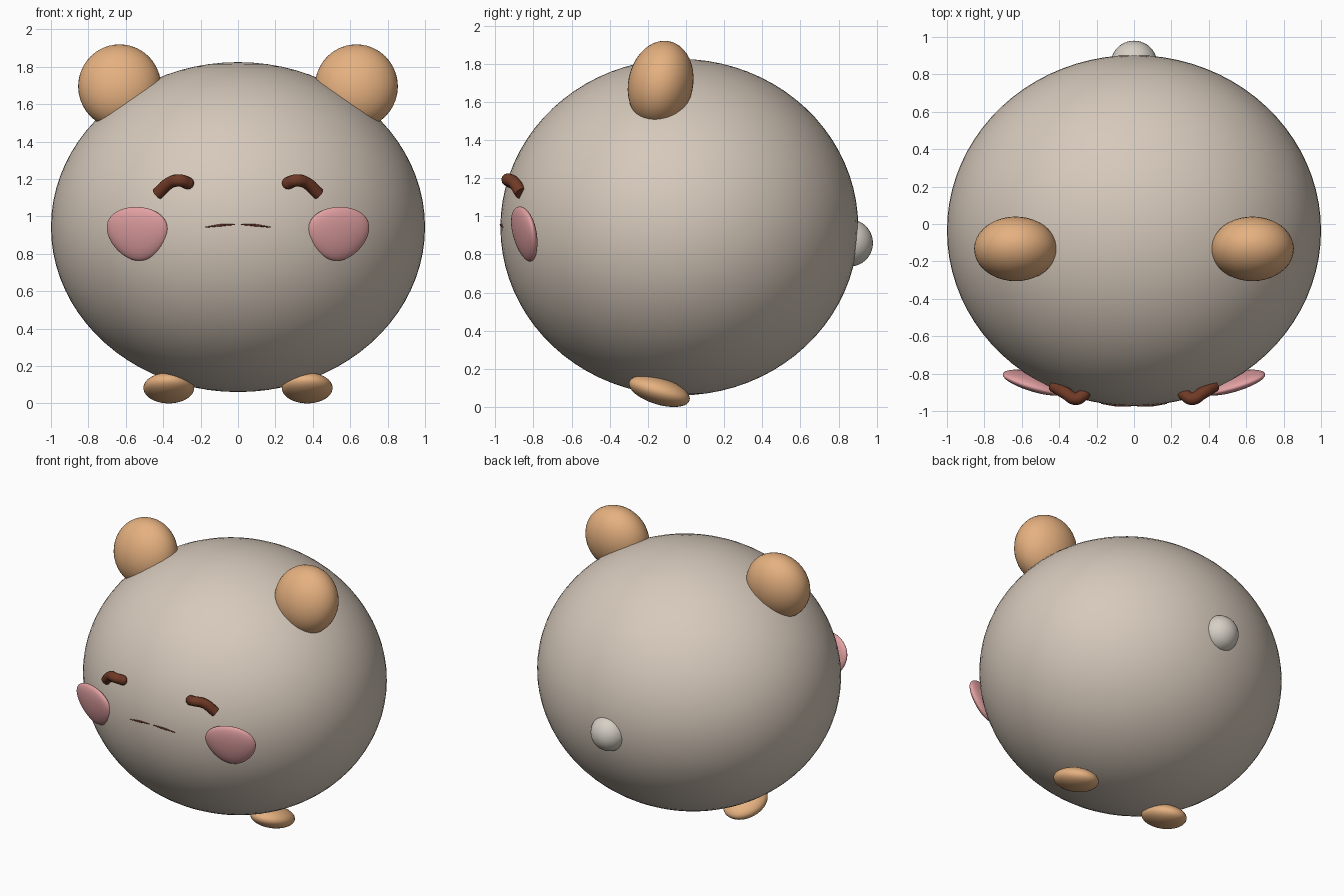
import bpy
from math import radians, sqrt
from mathutils import Vector

cube = bpy.data.objects.get("Cube")
if cube:
    bpy.data.objects.remove(cube, do_unlink=True)


def material(name, rgb):
    # sRGB bytes to linear
    lin = [(c / 255 / 12.92) if c < 11 else ((c / 255 + 0.055) / 1.055) ** 2.4 for c in rgb]
    m = bpy.data.materials.new(name)
    m.use_nodes = True
    m.diffuse_color = (*lin, 1)
    m.node_tree.nodes["Principled BSDF"].inputs["Base Color"].default_value = (*lin, 1)
    return m


BEIGE = material("warm beige", (214, 201, 187))
TAN = material("tan", (230, 177, 128))
PINK = material("blush pink", (226, 160, 162))
BROWN = material("dark brown", (112, 58, 38))
PALE = material("pale grey beige", (214, 207, 197))

CENTRE = Vector((0, -0.035, 0.943))
SIZE = Vector((1.0, 0.938, 0.882))


def body_front(x, z):
    """y of the body's front surface."""
    u, w = x / SIZE.x, (z - CENTRE.z) / SIZE.z
    return CENTRE.y - SIZE.y * sqrt(1 - u * u - w * w)


def ellipsoid(name, centre, radii, mat, tilt=(0, 0, 0), taper=0.0, seg=40):
    bpy.ops.mesh.primitive_uv_sphere_add(segments=seg, ring_count=seg // 2, location=centre)
    ob = bpy.context.object
    ob.name = name
    for v in ob.data.vertices:
        v.co.x *= 1 + taper * v.co.z
    ob.scale = radii
    ob.rotation_euler = [radians(a) for a in tilt]
    ob.data.materials.append(mat)
    bpy.ops.object.shade_smooth()
    return ob


def tube(name, points, radius, mat, ends=(1, 1)):
    cu = bpy.data.curves.new(name, "CURVE")
    cu.dimensions = "3D"
    cu.bevel_depth = radius
    cu.bevel_resolution = 4
    cu.resolution_u = 8
    cu.use_fill_caps = True
    sp = cu.splines.new("BEZIER")
    sp.bezier_points.add(len(points) - 1)
    for bp, p in zip(sp.bezier_points, points):
        bp.co = p
        bp.handle_left_type = bp.handle_right_type = "AUTO"
    sp.bezier_points[0].radius, sp.bezier_points[-1].radius = ends
    cu.materials.append(mat)
    ob = bpy.data.objects.new(name, cu)
    bpy.context.collection.objects.link(ob)
    return ob


# Round body and tail
ellipsoid("body", CENTRE, SIZE, BEIGE, seg=80)
ellipsoid("tail", (0, 0.86, 0.86), (0.123, 0.12, 0.123), PALE)

for side, s in (("left", 1), ("right", -1)):
    # Ears and feet
    ellipsoid(side + "_ear", (0.633 * s, -0.133, 1.695), (0.222, 0.17, 0.227), TAN, (-12, 0, 0))
    ellipsoid(side + "_foot", (0.37 * s, -0.14, 0.083), (0.136, 0.166, 0.07), TAN, (-17, 0, 0))

    # Cheeks: flat discs, narrower at the bottom
    ellipsoid(side + "_cheek", (0.537 * s, -0.845, 0.907), (0.167, 0.042, 0.147), PINK,
              (12, 0, 17 * s), taper=0.2)

    # Closed, happy eyes
    eye = [(0.43, -0.865, 1.12), (0.365, -0.905, 1.18), (0.31, -0.935, 1.192), (0.268, -0.912, 1.178)]
    tube(side + "_eye", [(x * s, y, z) for x, y, z in eye], 0.033, BROWN)
    ellipsoid(side + "_eye_tip", (0.268 * s, -0.912, 1.178), (0.033,) * 3, BROWN, seg=16)

    # Half of the thin mouth line
    mouth = [(0.015, 0.957), (0.09, 0.953), (0.175, 0.942)]
    tube(side + "_mouth", [(x * s, body_front(x, z) - 0.001, z) for x, z in mouth], 0.006, BROWN, (0.4, 0.4))
